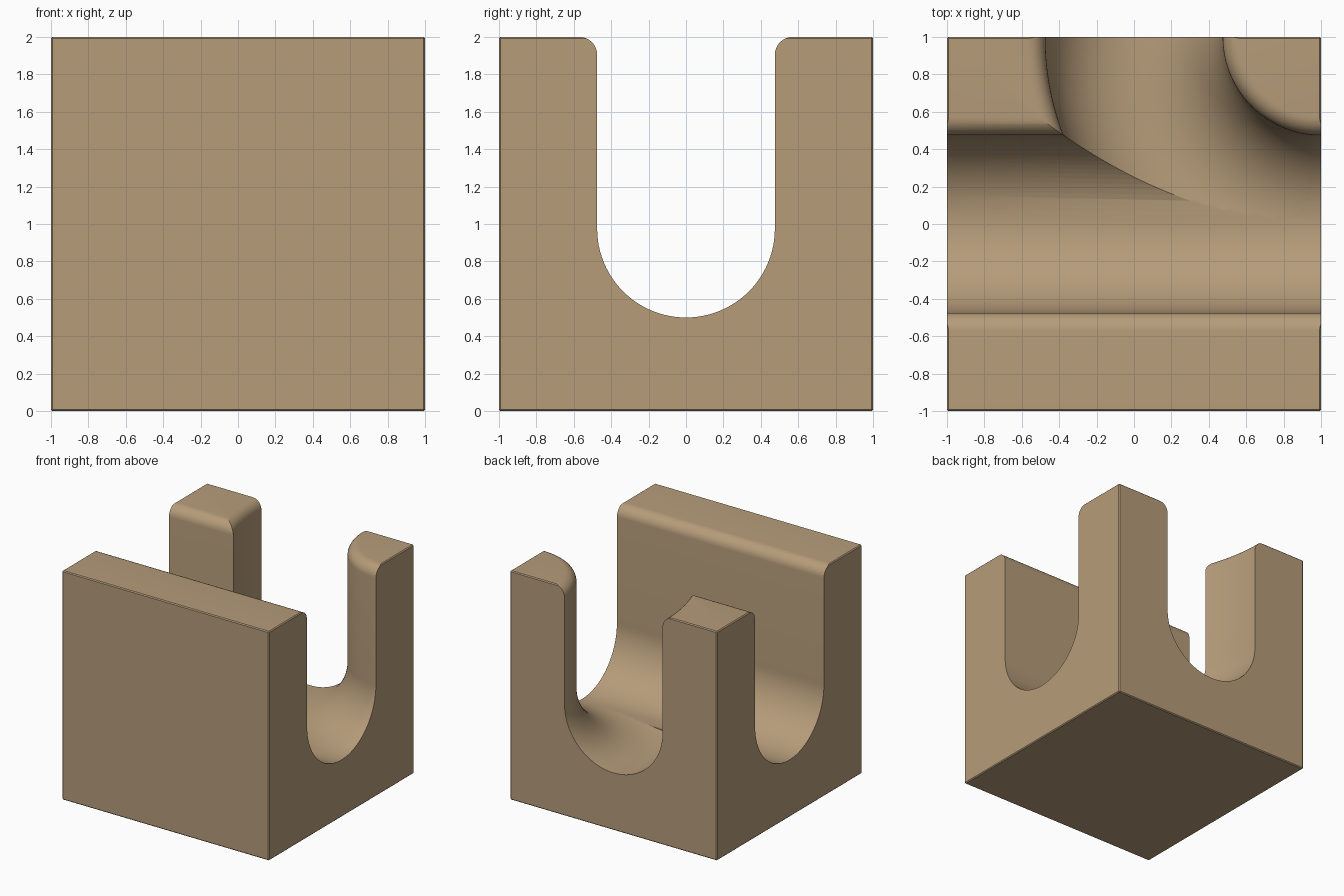
import bpy, bmesh
from math import pi, cos, sin, radians
from mathutils import Vector, Matrix

SIZE = 2.0      # block edge length
RADIUS = 0.475  # channel half width
LIP = 0.095     # rounded top lip of the channel
FLOOR = 0.5     # lowest point of the channel

if "Cube" in bpy.data.objects:
    bpy.data.objects.remove(bpy.data.objects["Cube"], do_unlink=True)

wood = bpy.data.materials.new("light_wood")
wood.use_nodes = True
tan = (0.47, 0.335, 0.195, 1)
wood.diffuse_color = tan
wood.node_tree.nodes["Principled BSDF"].inputs["Base Color"].default_value = tan


def add_object(name, bm):
    bmesh.ops.recalc_face_normals(bm, faces=bm.faces)
    mesh = bpy.data.meshes.new(name)
    bm.to_mesh(mesh)
    bm.free()
    mesh.materials.append(wood)
    obj = bpy.data.objects.new(name, mesh)
    bpy.context.collection.objects.link(obj)
    return obj


def channel_profile(r):
    """U-shaped section as (offset, z): round floor, straight walls, flared lips."""
    n, m = 24, 8
    mid = FLOOR + RADIUS
    half = [(r * sin(pi / 2 * i / n), mid - r * cos(pi / 2 * i / n)) for i in range(n + 1)]
    for i in range(m + 1):
        a = pi / 2 * i / m
        half.append((r + LIP * (1 - cos(a)), SIZE - LIP + LIP * sin(a)))
    half.append((r + LIP, SIZE + 0.2))
    return [(-o, z) for o, z in reversed(half[1:])] + half


def sweep(name, rings):
    """Skin a closed solid through a list of section rings."""
    bm = bmesh.new()
    loops = [[bm.verts.new(p) for p in ring] for ring in rings]
    for a, b in zip(loops, loops[1:]):
        for i in range(len(a)):
            j = (i + 1) % len(a)
            bm.faces.new((a[i], a[j], b[j], b[i]))
    bm.faces.new(loops[0])
    bm.faces.new(loops[-1])
    obj = add_object(name, bm)
    obj.hide_render = True
    return obj


# Solid block with slightly broken edges
bm = bmesh.new()
bmesh.ops.create_cube(bm, size=SIZE, matrix=Matrix.Translation((0, 0, SIZE / 2)))
bmesh.ops.bevel(bm, geom=bm.edges[:], offset=0.008, segments=1, affect='EDGES')
block = add_object("track_block", bm)

# Straight channel along x
section = channel_profile(RADIUS)
straight = sweep("straight_channel_cutter",
                 [[(x, o, z) for o, z in section] for x in (-1.2, 1.2)])

# Quarter-turn channel around the back corner, a hair narrower for a clean merge
section = channel_profile(RADIUS - 0.001)
rings = []
steps = 52
for i in range(steps + 1):
    a = radians(174 + 102 * i / steps)
    rings.append([(1 + (1 + o) * cos(a), 1 + (1 + o) * sin(a), z) for o, z in section])
curved = sweep("curved_channel_cutter", rings)

# Carve both channels
bpy.ops.object.select_all(action='DESELECT')
bpy.context.view_layer.objects.active = block
block.select_set(True)
for cutter in (straight, curved):
    mod = block.modifiers.new(cutter.name, 'BOOLEAN')
    mod.operation = 'DIFFERENCE'
    mod.solver = 'EXACT'
    mod.object = cutter
    bpy.ops.object.modifier_apply(modifier=mod.name)
    bpy.data.objects.remove(cutter, do_unlink=True)

bpy.ops.object.shade_smooth_by_angle(angle=radians(25))
